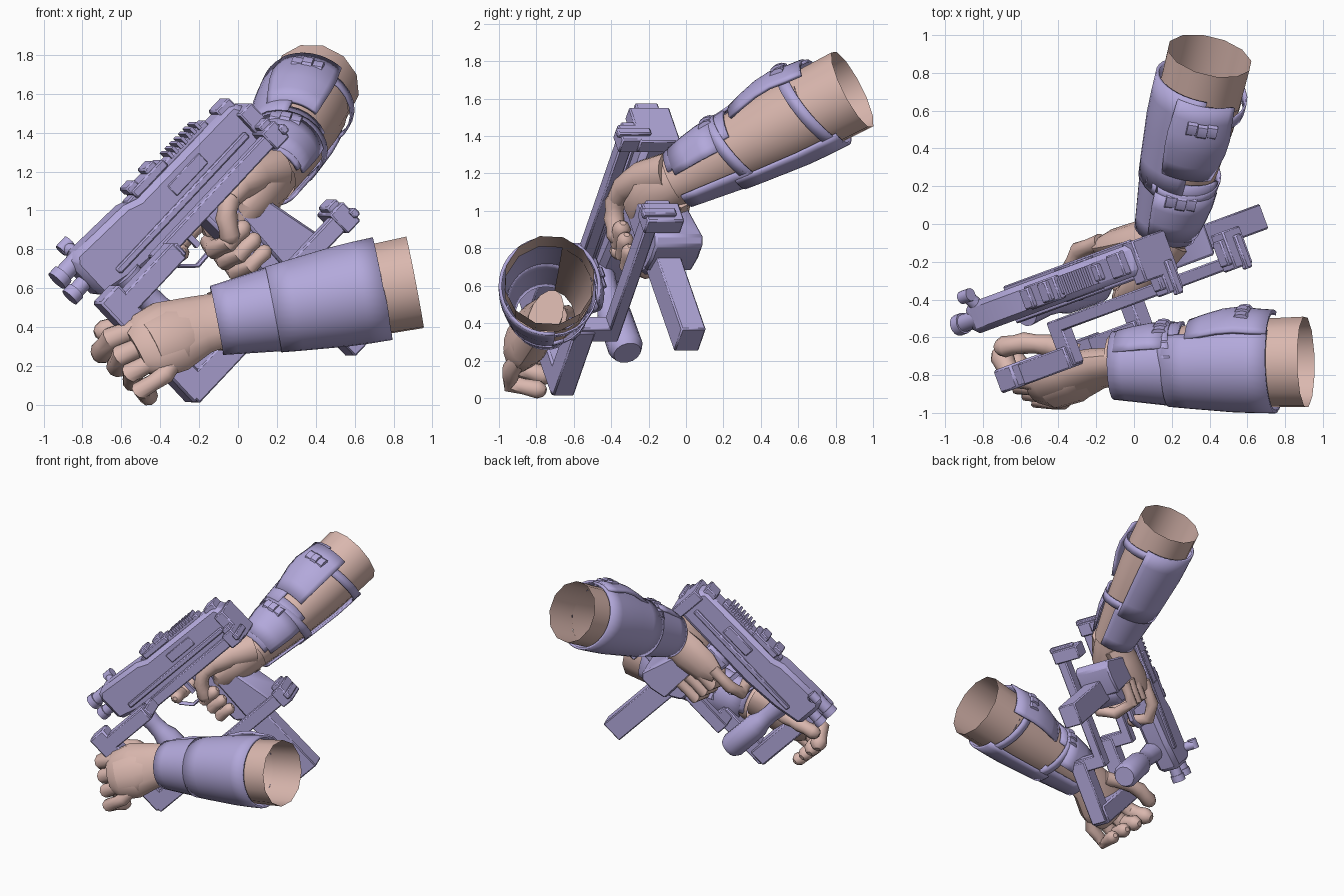
import bpy, bmesh, math
from mathutils import Vector as V

if "Cube" in bpy.data.objects:
    bpy.data.objects.remove(bpy.data.objects["Cube"])

def material(name, rgb):
    m = bpy.data.materials.new(name)
    m.use_nodes = True
    m.diffuse_color = (*rgb, 1)
    m.node_tree.nodes["Principled BSDF"].inputs["Base Color"].default_value = (*rgb, 1)
    return m

LAVENDER = material("lavender", (0.45, 0.395, 0.71))
SKIN = material("skin", (0.70, 0.475, 0.425))

def finish(name, bm, mat, bevel=0, solid=0):
    bmesh.ops.recalc_face_normals(bm, faces=bm.faces)
    me = bpy.data.meshes.new(name)
    bm.to_mesh(me)
    bm.free()
    me.materials.append(mat)
    me.shade_smooth()
    me.set_sharp_from_angle(angle=math.radians(38))
    ob = bpy.data.objects.new(name, me)
    bpy.context.collection.objects.link(ob)
    if solid:
        mod = ob.modifiers.new("thickness", "SOLIDIFY")
        mod.thickness, mod.offset = solid, 0
    if bevel:
        mod = ob.modifiers.new("bevel", "BEVEL")
        mod.width, mod.segments = bevel, 1
    return ob

# Gun frame: a runs to the rear, u up, s toward the open side
H, S, Z = V((0.938, 0.347, 0)), V((0.347, -0.938, 0)), V((0, 0, 1))
def gun(a, u, s):
    return H * (a - u) * 0.7071 + Z * (a + u) * 0.7071 + S * s

def prism(name, profile, s0, s1, bevel=0.008):
    bm = bmesh.new()
    lo, hi = [[bm.verts.new(gun(a, u, s)) for a, u in profile] for s in (s0, s1)]
    bm.faces.new(lo)
    bm.faces.new(hi)
    for i in range(len(lo)):
        j = (i + 1) % len(lo)
        bm.faces.new((lo[i], lo[j], hi[j], hi[i]))
    return finish(name, bm, LAVENDER, bevel)

def box(name, a0, a1, u0, u1, s0, s1, bevel=0.008):
    return prism(name, [(a0, u0), (a1, u0), (a1, u1), (a0, u1)], s0, s1, bevel)

def loft(name, pts, radii, mat, ref=(0.1, 0.2, 1), flat=1, arc=180, n=12, cap=True, solid=0, skew=0):
    """Rings swept along a path; an arc under 180 leaves the side away from ref open."""
    pts = [V(p) for p in pts]
    bm, rings, X = bmesh.new(), [], V(ref)
    closed = arc >= 180
    for i, (p, r) in enumerate(zip(pts, radii)):
        t = (pts[min(i + 1, len(pts) - 1)] - pts[max(i - 1, 0)]).normalized()
        X = (X - t * X.dot(t)).normalized()
        Y = t.cross(X)
        ring = []
        for k in range(n if closed else n + 1):
            w = math.radians(-arc + 2 * arc * k / n)
            ring.append(bm.verts.new(p + (X + t * skew) * math.cos(w) * r + Y * math.sin(w) * r * flat))
        rings.append(ring)
    for A, B in zip(rings, rings[1:]):
        for k in range(n):
            j = (k + 1) % len(A)
            bm.faces.new((A[k], A[j], B[j], B[k]))
    if cap and closed:
        bm.faces.new(rings[0])
        bm.faces.new(rings[-1])
    return finish(name, bm, mat, 0, solid)

def rod(name, p, q, r, n=14):
    return loft(name, [gun(*p), gun(*q)], [r, r], LAVENDER, ref=S, n=n)

def finger(name, pts, r):
    # Rounded tip continues past the last joint
    pts = [V(p) for p in pts]
    d = (pts[-1] - pts[-2]).normalized()
    mids = [pts[0]]
    for p, q in zip(pts, pts[1:]):
        mids += [(p + q) / 2, q]
    body = [r * (0.92 if k % 2 else 1.05) for k in range(len(mids))]
    return loft(name, mids + [mids[-1] + d * r * 0.6, mids[-1] + d * r * 0.9],
                body + [r * 0.75, r * 0.35], SKIN, n=10)

# Receiver and barrel
prism("receiver", [(-0.2, 0.98), (0.02, 0.93), (0.3, 0.9), (1.05, 0.9), (1.06, 1.1),
                   (1.01, 1.19), (0.3, 1.2), (0.22, 1.23), (-0.16, 1.25), (-0.2, 1.2)],
      0.09, 0.26, 0.03)
box("side_rail", -0.05, 0.95, 1.0, 1.04, 0.07, 0.28)
box("ejection_panel", 0.45, 0.7, 1.06, 1.14, 0.08, 0.265)
box("rear_cap", 0.98, 1.07, 0.87, 1.13, 0.08, 0.31)
box("rear_lug", 0.92, 1.02, 1.12, 1.215, 0.11, 0.24)
box("top_rail", 0.25, 0.85, 1.18, 1.225, 0.13, 0.22)
for i in range(7):
    a = 0.58 + i * 0.035
    box("rail_tooth", a, a + 0.018, 1.21, 1.25, 0.12, 0.23, 0)
box("sight_base", 0.3, 0.54, 1.2, 1.25, 0.11, 0.24)
for a in (0.29, 0.43):
    box("sight_block", a, a + 0.07, 1.23, 1.28, 0.12, 0.23)
rod("upper_barrel", (-0.3, 1.2, 0.18), (-0.1, 1.2, 0.18), 0.048)
rod("muzzle_ring", (-0.3, 1.2, 0.18), (-0.25, 1.2, 0.18), 0.057)
rod("lower_barrel", (-0.29, 1.09, 0.18), (-0.1, 1.09, 0.18), 0.042)
rod("lower_ring", (-0.31, 1.09, 0.18), (-0.26, 1.09, 0.18), 0.05)
rod("front_sight_post", (-0.1, 1.2, 0.13), (-0.11, 1.25, 0.05), 0.035)
rod("front_sight_knob", (-0.14, 1.26, 0.05), (-0.07, 1.26, 0.05), 0.035)

# Grip, magazine and trigger guard
prism("grip", [(0.48, 0.92), (0.5, 0.43), (0.58, 0.37), (0.7, 0.37), (0.68, 0.92)], 0.07, 0.28, 0.02)
prism("grip_back", [(0.6, 0.36), (0.72, 0.33), (0.82, 0.33), (0.86, 0.37), (0.78, 0.73), (0.69, 0.82), (0.62, 0.82)],
      0.03, 0.3, 0.012)
box("magazine", 0.56, 0.73, -0.21, 0.6, 0.13, 0.27)
guard = [(0.22, 0.92), (0.23, 0.78), (0.3, 0.71), (0.52, 0.72)]
loft("trigger_guard", [gun(a, u, 0.18) for a, u in guard], [0.025] * 4, LAVENDER, ref=S, flat=0.5, n=6)
box("trigger", 0.36, 0.39, 0.78, 0.92, 0.165, 0.195, 0)

# Round fore grip
loft("fore_grip", [gun(-0.02, u, 0.235) for u in (0.97, 0.8, 0.72, 0.66, 0.4, 0.36)],
     [0.08, 0.065, 0.07, 0.092, 0.095, 0.075], LAVENDER, ref=S, n=14)

# Folded stock: two cranked struts, a butt and rear latches
for label, u0, u1, end in (("upper", 0.9, 0.98, 1.07), ("lower", 0.32, 0.42, 1.04)):
    box(label + "_strut", 0.12, end - 0.02, u0, u1, 0.33, 0.4)
    box(label + "_strut_crank", 0.1, 0.2, u0, u1, 0.33, 0.59)
    box(label + "_strut_front", -0.3, 0.18, u0 - 0.01, u1 + 0.02, 0.48, 0.6)
    box(label + "_latch", end - 0.1, end, u0 - 0.02, u1 + 0.02, 0.2, 0.41)
    box(label + "_latch_clip", end - 0.08, end - 0.01, u1, u1 + 0.05, 0.24, 0.38)
    box(label + "_latch_tab", end - 0.02, end + 0.02, u0 + 0.01, u0 + 0.06, 0.24, 0.43)
box("butt", -0.32, -0.18, 0.33, 1.06, 0.47, 0.6, 0.012)

# Arms: skin shows at the elbow and along the open side of the bracer
def arm(side, wrist, elbow, solid_dir, pad_dir, radii, cover):
    w, e, d, out = V(wrist), V(elbow), V(solid_dir), V(pad_dir)
    axis = (e - w).normalized()
    d = (d - axis * d.dot(axis)).normalized()
    out = (out - axis * out.dot(axis)).normalized()
    up = (Z - axis * Z.dot(axis)).normalized()
    across = axis.cross(out)
    def radius(f):
        k = min(int(f * 3), 2)
        return radii[k] + (radii[k + 1] - radii[k]) * (f * 3 - k)
    def sleeve(name, f0, f1, grow, arc, mat, solid, ref=d, n=24, skew=0):
        steps = len(grow) - 1
        fs = [f0 + (f1 - f0) * i / steps for i in range(steps + 1)]
        return loft(side + name, [w.lerp(e, f) for f in fs], [radius(f) + g for f, g in zip(fs, grow)],
                    mat, ref=ref, arc=arc, n=n, cap=False, solid=solid, skew=skew)
    sleeve("_elbow_skin", cover - 0.08, 1, [0] * 3, 180, SKIN, 0, n=12)
    sleeve("_forearm_skin", 0, cover - 0.08, [0] * 6, 90, SKIN, 0, ref=-d, n=8)
    sleeve("_wrist_guard", 0.02, 0.38, [0.014] * 6, 152, LAVENDER, 0.018, ref=d + up * 0.45)
    sleeve("_bracer", 0.3, cover, [0.02] * 6, 115, LAVENDER, 0.018)
    # Slanted straps lie across the open side
    for label, f in (("_wrist_strap", 0.31), ("_elbow_strap", cover - 0.11)):
        sleeve(label, f, f + 0.06, [0.021] * 2, 180, LAVENDER, 0.01, ref=out, skew=-0.22)
    # Rounded pads on the edge of the bracer
    sleeve("_elbow_pad", 0.42, 0.84, [0.02, 0.04, 0.055, 0.055, 0.04, 0.03], 36, LAVENDER, 0.02, ref=out, n=10)
    sleeve("_wrist_pad", 0.05, 0.3, [0.02, 0.028, 0.032, 0.024], 58, LAVENDER, 0.015, ref=out - d * 0.4, n=10)
    for f, lift in ((0.28, 0.03), (cover - 0.14, 0.06)):
        c = w.lerp(e, f) + out * (radius(f) + lift)
        for k in (-1, 0, 1):
            m = c + across * 0.055 * k - out * 0.012 * abs(k)
            loft(side + "_buckle", [m - across * 0.026, m + across * 0.026],
                 [0.04, 0.04], LAVENDER, ref=axis, flat=0.5, n=8)

arm("right", (0.16, -0.06, 1.16), (0.4, 0.89, 1.65), (-0.9, 0.2, -0.27), (0.1, -0.45, 0.89),
    (0.14, 0.19, 0.225, 0.23), 0.86)
arm("left", (-0.13, -0.75, 0.43), (0.91, -0.73, 0.63), (0, -0.92, 0.3), (0, 0.95, 0.35),
    (0.155, 0.2, 0.235, 0.245), 0.84)

# Right hand around the grip
loft("right_palm", [(0.2, 0.03, 1.2), (0.15, -0.08, 1.15), (0.09, -0.18, 1.09), (0.03, -0.23, 1.0), (0, -0.23, 0.92)],
     [0.13, 0.145, 0.14, 0.115, 0.06], SKIN, flat=0.9)
loft("right_hand_back", [(0.14, -0.05, 1.13), (0.03, -0.07, 1.05), (-0.1, -0.1, 0.96), (-0.19, -0.12, 0.91)],
     [0.14, 0.145, 0.125, 0.07], SKIN, ref=(0.7, 0.2, -0.7), flat=0.6)
loft("right_thumb_base", [(0.18, -0.08, 1.2), (0.08, -0.23, 1.17), (0, -0.33, 1.12), (-0.04, -0.37, 1.06)],
     [0.12, 0.1, 0.075, 0.055], SKIN)
finger("right_thumb", [(0, -0.33, 1.13), (-0.05, -0.38, 1.04), (-0.06, -0.385, 0.96), (-0.04, -0.37, 0.87)], 0.055)
finger("right_index", [gun(0.54, 0.82, 0.03), gun(0.36, 0.82, 0.03), gun(0.26, 0.82, 0.1), gun(0.27, 0.84, 0.24)], 0.045)
for i, label in enumerate(("middle", "ring", "little")):
    u = 0.71 - i * 0.085
    finger("right_" + label, [gun(0.62, u, 0.05), gun(0.46, u, 0.05), gun(0.42, u, 0.2),
                              gun(0.47, u, 0.32), gun(0.57, u, 0.33)], 0.048 - i * 0.003)

# Left hand, fingers bent downward
loft("left_palm", [(-0.08, -0.75, 0.44), (-0.2, -0.765, 0.41), (-0.35, -0.815, 0.35), (-0.46, -0.86, 0.3), (-0.52, -0.87, 0.27)],
     [0.15, 0.165, 0.205, 0.19, 0.13], SKIN, ref=(-0.2, 0.38, 0.9), flat=0.58, n=14)
loft("left_hand_plate", [(-0.2, -0.78, 0.41), (-0.33, -0.84, 0.355), (-0.45, -0.885, 0.305)],
     [0.12, 0.165, 0.15], SKIN, ref=(-0.2, 0.38, 0.9), flat=0.6, n=14)
for i, label in enumerate(("index", "middle", "ring", "little")):
    knuckle = V((-0.5, -0.83, 0.4)) + V((0.04, -0.035, -0.083)) * i
    bend = V((-0.65, -0.81, 0.34)) + V((0.05, -0.043, -0.088)) * i
    tip = V((-0.7, -0.7, 0.27)) + V((0.08, -0.03, -0.075)) * i
    finger("left_" + label, [(-0.24, -0.79, 0.36), knuckle, bend, tip], 0.06 - i * 0.004)
finger("left_thumb", [(-0.3, -0.69, 0.44), (-0.46, -0.64, 0.44), (-0.58, -0.63, 0.42), (-0.69, -0.65, 0.38)], 0.055)
